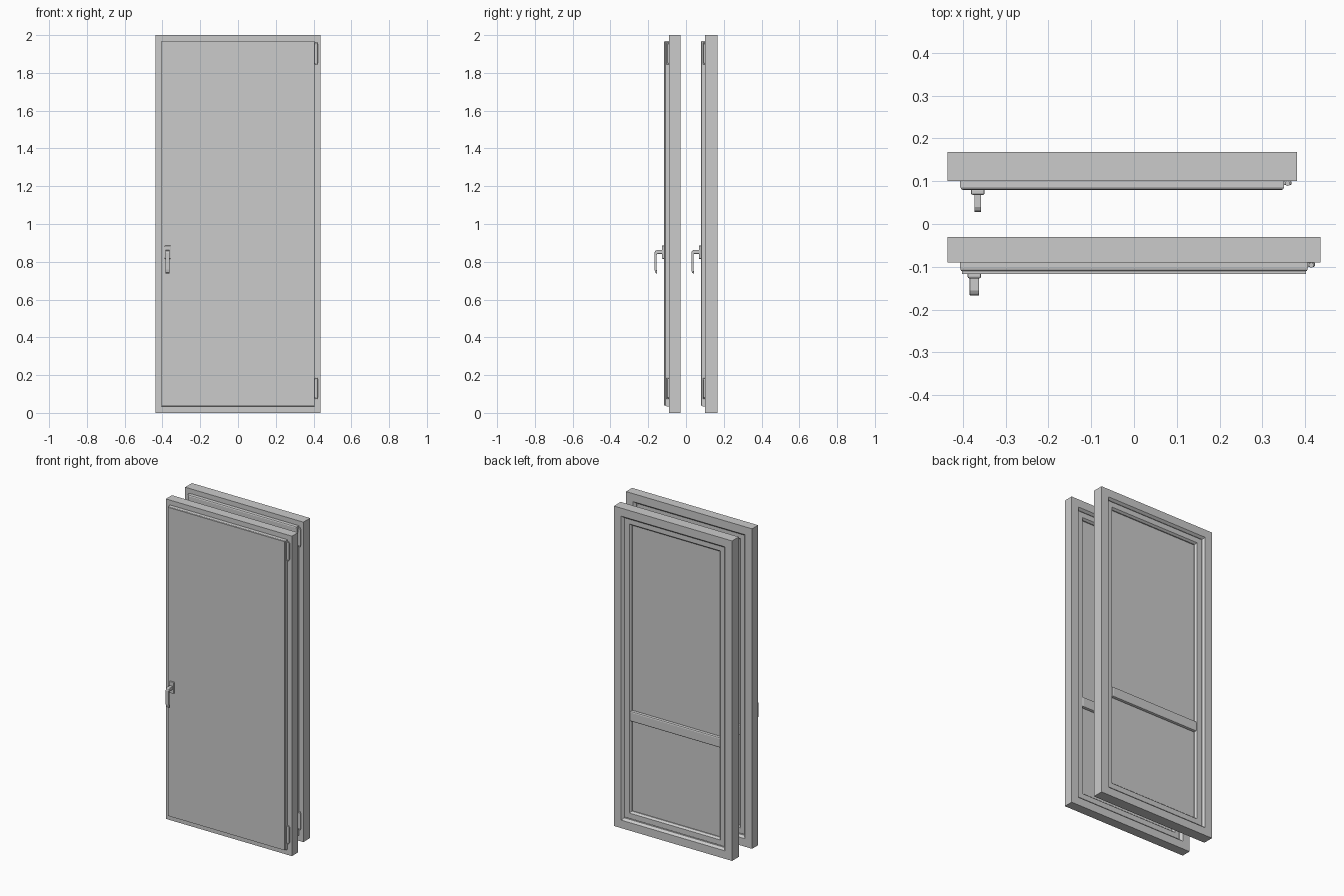
import bpy, bmesh

cube = bpy.data.objects.get("Cube")
if cube:
    bpy.data.objects.remove(cube, do_unlink=True)

grey = bpy.data.materials.new("light grey")
grey.use_nodes = True
colour = (0.6, 0.6, 0.6, 1)
grey.diffuse_color = colour
grey.node_tree.nodes["Principled BSDF"].inputs["Base Color"].default_value = colour


def finish(name, bm, bevel=0.0, segments=2):
    bmesh.ops.recalc_face_normals(bm, faces=bm.faces)
    mesh = bpy.data.meshes.new(name)
    bm.to_mesh(mesh)
    bm.free()
    mesh.materials.append(grey)
    obj = bpy.data.objects.new(name, mesh)
    bpy.context.collection.objects.link(obj)
    if bevel:
        mod = obj.modifiers.new("Bevel", "BEVEL")
        mod.width = bevel
        mod.segments = segments
        mod.limit_method = "ANGLE"
    return obj


def box(name, xs, ys, zs, bevel=0.0):
    bm = bmesh.new()
    bmesh.ops.create_cube(bm, size=1)
    for v in bm.verts:
        v.co = [lo + (hi - lo) * (c + 0.5) for c, (lo, hi) in zip(v.co, (xs, ys, zs))]
    return finish(name, bm, bevel)


def mitred_ring(name, x0, x1, z0, z1, profile):
    """Sweep a closed (inset, y) profile around a rectangle with mitred corners."""
    bm = bmesh.new()
    loops = []
    for d, y in profile:
        corners = ((x0 + d, z0 + d), (x1 - d, z0 + d), (x1 - d, z1 - d), (x0 + d, z1 - d))
        loops.append([bm.verts.new((x, y, z)) for x, z in corners])
    for a, b in zip(loops, loops[1:] + loops[:1]):
        for i in range(4):
            j = (i + 1) % 4
            bm.faces.new((a[i], a[j], b[j], b[i]))
    return finish(name, bm)


def handle(prefix, x, face, half_width):
    box(prefix + "_handle_plate", (x - 0.016, x + 0.016), (face - 0.01, face + 0.004),
        (0.815, 0.886), 0.004)
    # Lever side outline: neck, bend and drooping grip
    outline = [(0, 0.842), (0, 0.862), (-0.038, 0.862), (-0.047, 0.857), (-0.05, 0.846),
               (-0.05, 0.76), (-0.046, 0.742), (-0.036, 0.737), (-0.036, 0.745),
               (-0.039, 0.762), (-0.039, 0.838), (-0.035, 0.842)]
    bm = bmesh.new()
    side = bm.faces.new([bm.verts.new((x - half_width, face + y, z)) for y, z in outline])
    extruded = bmesh.ops.extrude_face_region(bm, geom=[side])["geom"]
    bmesh.ops.translate(bm, vec=(2 * half_width, 0, 0),
                        verts=[g for g in extruded if isinstance(g, bmesh.types.BMVert)])
    finish(prefix + "_handle_lever", bm, 0.002)


def hinge(prefix, x, front, z0, z1):
    box(prefix + "_leaf", (x, x + 0.018), (front - 0.01, front), (z0, z1), 0.003)
    bm = bmesh.new()
    bmesh.ops.create_cone(bm, cap_ends=True, segments=12, radius1=0.006, radius2=0.006,
                          depth=z1 - z0 + 0.012)
    bmesh.ops.translate(bm, verts=bm.verts, vec=(x + 0.009, front - 0.006, (z0 + z1) / 2))
    finish(prefix + "_pin", bm)


def door(prefix, x0, x1, front, back, handle_x, handle_face, grip):
    # Fixed outer frame
    mitred_ring(prefix + "_frame", x0, x1, 0, 2,
                [(0, front), (0, back), (0.05, back), (0.062, back - 0.014), (0.062, front)])
    # Opening sash with rounded front lip and sloped glazing beads
    lip = front - 0.022
    step = back - 0.018
    mitred_ring(prefix + "_sash", x0 + 0.03, x1 - 0.03, 0.035, 1.97,
                [(0, front), (0, lip + 0.008), (0.002, lip + 0.003), (0.007, lip),
                 (0.062, lip), (0.074, lip + 0.01), (0.074, step - 0.012),
                 (0.064, step), (0.031, step), (0.031, front)])
    # Middle rail and the two infill panels
    left, right = x0 + 0.095, x1 - 0.095
    box(prefix + "_middle_rail", (left, right), (lip + 0.001, step - 0.001),
        (0.672, 0.737), 0.008)
    for part, zs in (("lower", (0.1, 0.68)), ("upper", (0.73, 1.905))):
        box(f"{prefix}_{part}_panel", (left, right), (front - 0.006, back - 0.036), zs)
    # Hardware
    handle(prefix, handle_x, handle_face, grip)
    hinge(prefix + "_lower_hinge", x1 - 0.031, front, 0.08, 0.18)
    hinge(prefix + "_upper_hinge", x1 - 0.031, front, 1.85, 1.955)


door("front_door", -0.436, 0.436, -0.09, -0.03, -0.373, -0.117, 0.011)
door("rear_door", -0.436, 0.381, 0.101, 0.168, -0.365, 0.078, 0.008)

# Flat sheet covering the face of the front door
box("cover_sheet", (-0.402, 0.402), (-0.117, -0.109), (0.038, 1.967))
